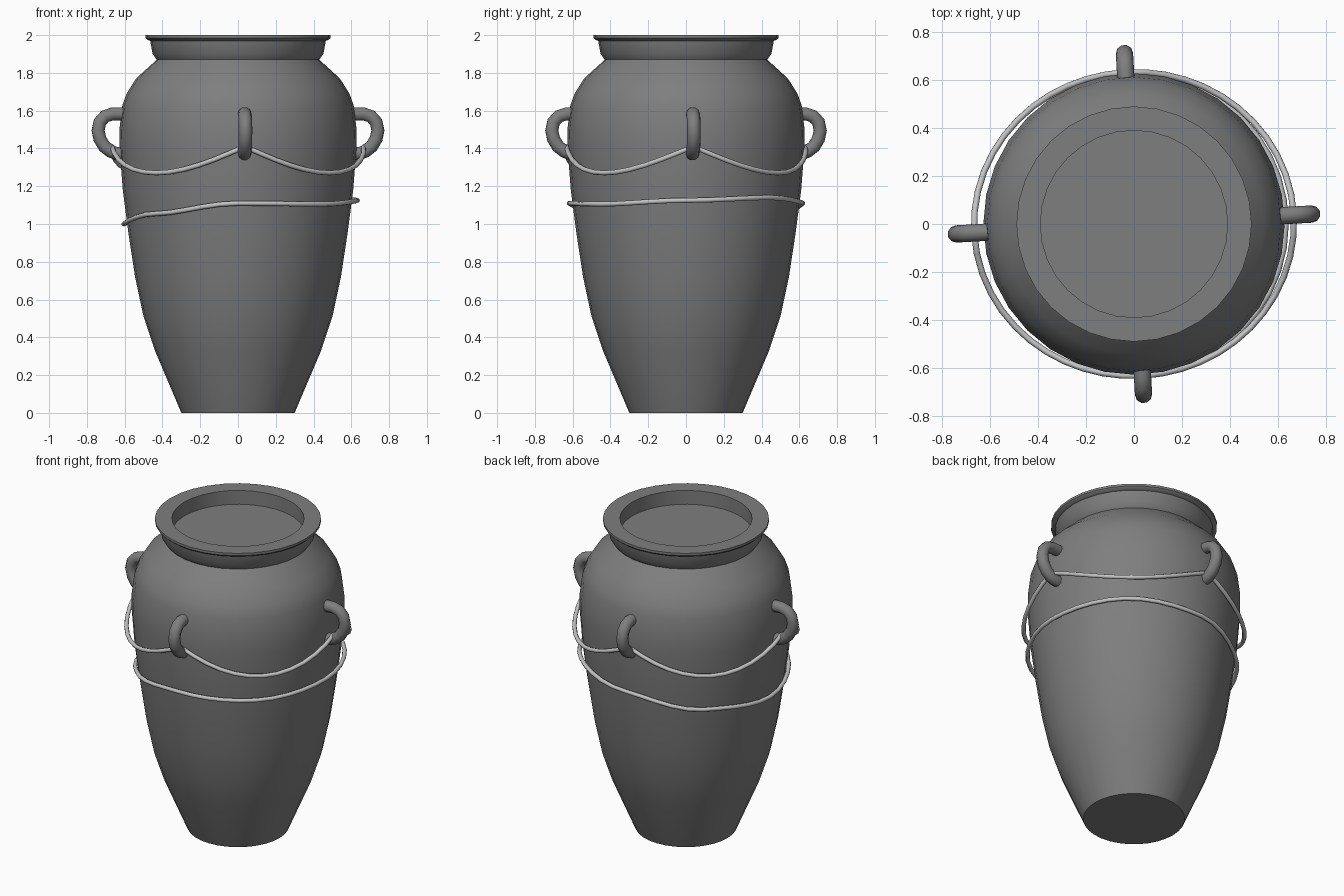
import bpy, bmesh
from math import sin, cos, tau, pi, radians
from mathutils import Vector

cube = bpy.data.objects.get("Cube")
if cube:
    bpy.data.objects.remove(cube, do_unlink=True)


def make_material(name, value):
    mat = bpy.data.materials.new(name)
    mat.use_nodes = True
    colour = (value, value, value, 1)
    mat.diffuse_color = colour
    mat.node_tree.nodes["Principled BSDF"].inputs["Base Color"].default_value = colour
    return mat


clay = make_material("dark grey clay", 0.21)
cord = make_material("light grey cord", 0.55)


def activate(obj):
    bpy.ops.object.select_all(action='DESELECT')
    obj.select_set(True)
    bpy.context.view_layer.objects.active = obj


def lathe(name, profile, segments, mat):
    """Revolve a profile that starts and ends on a flat cap."""
    bm = bmesh.new()
    rings = [[bm.verts.new((r * cos(tau * i / segments), r * sin(tau * i / segments), z))
              for i in range(segments)] for r, z in profile]
    for low, high in zip(rings, rings[1:]):
        for i in range(segments):
            j = (i + 1) % segments
            bm.faces.new((low[i], low[j], high[j], high[i]))
    bm.faces.new(rings[0][::-1])
    bm.faces.new(rings[-1])
    mesh = bpy.data.meshes.new(name)
    bm.to_mesh(mesh)
    bm.free()
    mesh.materials.append(mat)
    obj = bpy.data.objects.new(name, mesh)
    bpy.context.collection.objects.link(obj)
    activate(obj)
    bpy.ops.object.shade_smooth_by_angle(angle=radians(35))
    return obj


def tube(name, points, radius, mat, closed=False, sides=2):
    """Round tube along a path, turned into a mesh."""
    curve = bpy.data.curves.new(name, 'CURVE')
    curve.dimensions = '3D'
    curve.bevel_depth = radius
    curve.bevel_resolution = sides
    curve.use_fill_caps = not closed
    spline = curve.splines.new('POLY')
    spline.points.add(len(points) - 1)
    for p, co in zip(spline.points, points):
        p.co = (*co, 1)
    spline.use_cyclic_u = closed
    curve.materials.append(mat)
    obj = bpy.data.objects.new(name, curve)
    bpy.context.collection.objects.link(obj)
    activate(obj)
    bpy.ops.object.convert(target='MESH')
    bpy.ops.object.shade_smooth_by_angle(angle=radians(50))
    return obj


# Jar body with neck, flared rim and recessed top
lathe("jar_body", [
    (0.30, 0), (0.44, 0.33), (0.50, 0.51), (0.545, 0.72), (0.58, 0.95),
    (0.61, 1.18), (0.627, 1.40), (0.628, 1.50), (0.612, 1.63), (0.59, 1.69),
    (0.54, 1.77), (0.43, 1.87), (0.452, 1.90), (0.465, 1.97),
    (0.48, 1.975), (0.49, 1.985), (0.49, 2.0), (0.39, 2.0), (0.39, 1.91)], 32, clay)

# Four loop handles, turned slightly from the axes
TURN = radians(3.2)
loop = [(0.59, 1.582), (0.665, 1.583), (0.705, 1.57), (0.732, 1.54), (0.742, 1.495),
        (0.732, 1.45), (0.708, 1.41), (0.675, 1.385), (0.645, 1.373), (0.61, 1.372)]
for k, side in enumerate(("left", "back", "right", "front")):
    a = TURN + k * pi / 2
    inset = 0.03 * (k % 2)
    tube(side + "_handle",
         [((r - inset) * cos(a), (r - inset) * sin(a), z) for r, z in loop],
         0.036, clay, sides=3)

# Cord hung in swags through the handles
swag = []
for i in range(48):
    a = tau * i / 48
    sag = abs(sin(2 * a))
    r = 0.65 + 0.017 * cos(2 * a)
    swag.append((r * cos(a + TURN), r * sin(a + TURN), 1.41 - 0.14 * sag))
tube("swag_cord", swag, 0.013, cord, closed=True)

# Lower cord tied around the belly, dipping on the right
heights = [1.125, 1.14, 1.11, 1.035, 1.0, 1.055, 1.11, 1.105]
belly = []
for i in range(40):
    u = i / 5
    k, t = int(u), u - int(u)
    t = t * t * (3 - 2 * t)
    z = heights[k] * (1 - t) + heights[(k + 1) % 8] * t
    a = tau * i / 40
    r = 0.618 + 0.014 * cos(a)
    belly.append(Vector((r * cos(a), r * sin(a), z)))
tube("belly_cord", belly, 0.013, cord, closed=True)
